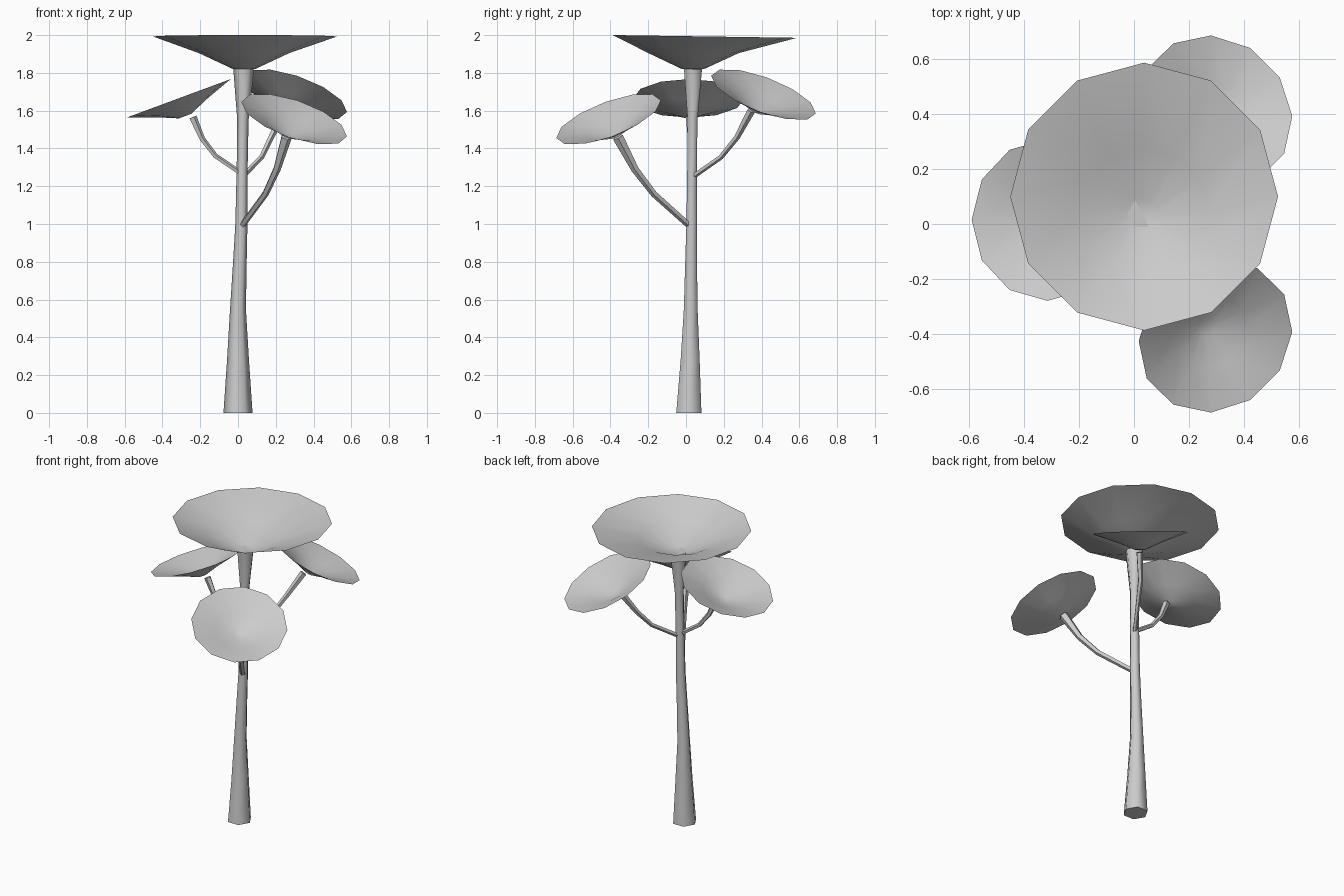
import bpy, bmesh, math
from mathutils import Vector

cube = bpy.data.objects.get("Cube")
if cube:
    bpy.data.objects.remove(cube, do_unlink=True)

grey = bpy.data.materials.new("pale_grey")
grey.use_nodes = True
grey.diffuse_color = (0.6, 0.6, 0.6, 1)
bsdf = next(n for n in grey.node_tree.nodes if n.type == 'BSDF_PRINCIPLED')
bsdf.inputs["Base Color"].default_value = (0.6, 0.6, 0.6, 1)
bsdf.inputs["Roughness"].default_value = 0.8


def loft(name, rings, sides, cap_end=False, angle=60):
    """Skin rings given as (centre, axis, radius)."""
    bm = bmesh.new()
    loops = []
    for centre, axis, radius in rings:
        turn = Vector((0, 0, 1)).rotation_difference(axis)
        loop = []
        for i in range(sides):
            a = math.tau * i / sides
            offset = Vector((math.cos(a), math.sin(a), 0)) * radius
            loop.append(bm.verts.new(centre + turn @ offset))
        loops.append(loop)
    for low, high in zip(loops, loops[1:]):
        for i in range(sides):
            j = (i + 1) % sides
            bm.faces.new((low[i], low[j], high[j], high[i]))
    bm.faces.new(loops[0][::-1])
    if cap_end:
        bm.faces.new(loops[-1])
    mesh = bpy.data.meshes.new(name)
    bm.to_mesh(mesh)
    bm.free()
    mesh.materials.append(grey)
    obj = bpy.data.objects.new(name, mesh)
    bpy.context.collection.objects.link(obj)
    bpy.ops.object.select_all(action='DESELECT')
    obj.select_set(True)
    bpy.context.view_layer.objects.active = obj
    bpy.ops.object.shade_smooth_by_angle(angle=math.radians(angle))
    return obj


def limb(name, path, sides):
    """Tapered tube along points given as (x, y, z, radius)."""
    pts = [Vector(p[:3]) for p in path]
    rings = []
    for i, p in enumerate(pts):
        axis = pts[min(i + 1, len(pts) - 1)] - pts[max(i - 1, 0)]
        if i == 0 and p.z == 0:
            axis = Vector((0, 0, 1))
        rings.append((p, axis.normalized(), path[i][3]))
    loft(name, rings, sides, cap_end=True, angle=65)


def canopy(name, centre, axis):
    """Small open funnel whose rim is centred on the given point."""
    axis = Vector(axis).normalized()
    profile = [(0.1, 0.035), (0.055, 0.14), (0, 0.295)]
    loft(name, [(Vector(centre) - axis * d, axis, r) for d, r in profile], 12)


# Trunk, flared at the foot and at the crown
limb("trunk", [
    (0, 0.015, 0, 0.077), (0, 0.022, 0.28, 0.058), (0, 0.025, 0.55, 0.042),
    (0.01, 0.027, 0.8, 0.036), (0.018, 0.03, 1.0, 0.032),
    (0.022, 0.032, 1.3, 0.029), (0.026, 0.035, 1.55, 0.03),
    (0.03, 0.037, 1.82, 0.055)], 6)

# Branches
limb("front_branch", [
    (0.02, 0.02, 0.99, 0.017), (0.145, -0.17, 1.16, 0.018),
    (0.205, -0.27, 1.29, 0.021), (0.255, -0.36, 1.46, 0.03)], 5)
limb("back_branch", [
    (0.025, 0.035, 1.25, 0.014), (0.125, 0.185, 1.355, 0.014),
    (0.175, 0.27, 1.46, 0.016), (0.245, 0.345, 1.6, 0.022)], 5)
limb("right_branch", [
    (0.02, 0.03, 1.265, 0.014), (-0.12, 0.03, 1.36, 0.014),
    (-0.19, 0.025, 1.45, 0.016), (-0.24, 0.02, 1.565, 0.022)], 5)

# Side canopies, each tilted outwards
canopy("front_canopy", (0.297, -0.41, 1.555), (0.35, -0.38, 1))
canopy("back_canopy", (0.297, 0.41, 1.685), (0.35, 0.38, 1))
canopy("right_canopy", (-0.315, 0.015, 1.665), (-0.37, 0, 1))

# Crown canopy, with its rim set back from the trunk
up = Vector((0, 0, 1))
loft("crown_canopy", [
    (Vector((0.032, 0.037, 1.82)), up, 0.058),
    (Vector((0.032, 0.04, 1.905)), up, 0.24),
    (Vector((0.037, 0.1, 1.993)), Vector((0, 0.015, 1)).normalized(), 0.488)], 12)
